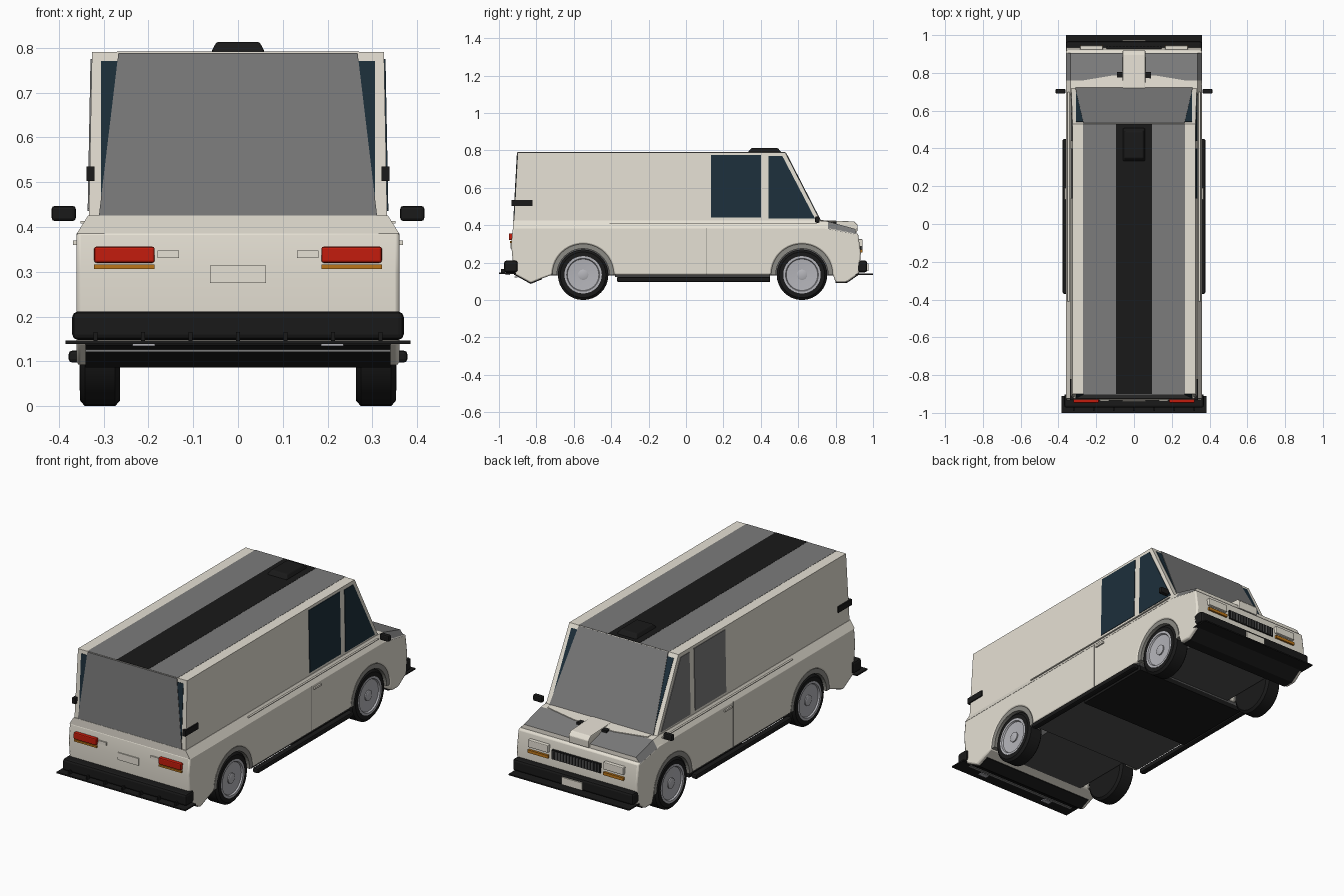
import bpy, bmesh, math
from mathutils import Vector

cube = bpy.data.objects.get("Cube")
if cube:
    bpy.data.objects.remove(cube, do_unlink=True)


def material(name, *rgb):
    m = bpy.data.materials.new(name)
    m.use_nodes = True
    m.diffuse_color = (*rgb, 1)
    m.node_tree.nodes["Principled BSDF"].inputs["Base Color"].default_value = (*rgb, 1)
    return m


CREAM = material("cream paint", .79, .75, .66)
GREY = material("grey panel", .2, .2, .2)
ARCH_GREY = material("arch grey", .27, .265, .24)
UNDER = material("dark underbody", .085, .085, .085)
GLASS = material("blue glass", .012, .029, .044)
BLACK = material("black trim", .01, .01, .01)
RED = material("red lamp", .55, .012, .004)
ORANGE = material("orange lamp", .5, .18, .01)
RIM = material("wheel metal", .46, .46, .49)


def finish(name, bm, *mats, bevel=0, smooth=False):
    bmesh.ops.recalc_face_normals(bm, faces=bm.faces)
    mesh = bpy.data.meshes.new(name)
    bm.to_mesh(mesh)
    bm.free()
    ob = bpy.data.objects.new(name, mesh)
    bpy.context.collection.objects.link(ob)
    for m in mats:
        mesh.materials.append(m)
    if bevel:
        mod = ob.modifiers.new("bevel", 'BEVEL')
        mod.width, mod.segments = bevel, 2
    if smooth:
        bpy.ops.object.select_all(action='DESELECT')
        ob.select_set(True)
        bpy.context.view_layer.objects.active = ob
        bpy.ops.object.shade_smooth_by_angle(angle=math.radians(35))
    return ob


def loft(name, rings, *mats, **kw):
    """Skin a row of equal point rings and cap both ends."""
    bm = bmesh.new()
    rows = [[bm.verts.new(p) for p in ring] for ring in rings]
    n = len(rows[0])
    for a, b in zip(rows, rows[1:]):
        for i in range(n):
            j = (i + 1) % n
            bm.faces.new((a[i], a[j], b[j], b[i]))
    bm.faces.new(rows[0])
    bm.faces.new(rows[-1])
    return finish(name, bm, *mats, **kw)


def prism(name, profile, x0, x1, mat, **kw):
    return loft(name, [[(x, y, z) for y, z in profile] for x in (x0, x1)], mat, **kw)


def box(name, x, y, z, mat, bevel=0):
    return prism(name, [(y[0], z[0]), (y[1], z[0]), (y[1], z[1]), (y[0], z[1])],
                 x[0], x[1], mat, bevel=bevel)


def plate(name, pts, normal, t, mat):
    off = Vector(normal).normalized() * t
    return loft(name, [pts, [Vector(p) + off for p in pts]], mat)


def span(s, a, b):
    return (s * a, s * b)


def arc(cy, r, flip=False, n=20):
    pts = [(cy - r * math.cos(math.pi * i / n), .135 + r * math.sin(math.pi * i / n))
           for i in range(n + 1)]
    return pts[::-1] if flip else pts


AXLES = {"rear": -.55, "front": .62}
ARCH = .165

# Lower body with wheel arches cut in its side profile
REAR_EDGE = [(-.92, .14), (-.83, .09), (-.77, .115)]
FRONT_EDGE = [(.80, .095), (.86, .095), (.925, .14)]
profile = [(-.925, .39), (-.935, .3)] + REAR_EDGE
profile += arc(AXLES["rear"], ARCH) + arc(AXLES["front"], ARCH)
profile += FRONT_EDGE + [(.935, .25), (.92, .355), (.74, .39)]
prism("lower_body", profile, -.36, .36, CREAM, smooth=True, bevel=.008)

# Black skins under both ends
for name, edge in (("rear_undertray", REAR_EDGE), ("front_undertray", FRONT_EDGE)):
    skin = [(y, z - .004) for y, z in edge] + [(y, z + .01) for y, z in reversed(edge)]
    prism(name, skin, -.34, .34, BLACK)

# Sloping shoulder and hood
rows = [(-.925, .385, .425, .335), (.70, .385, .425, .335), (.76, .38, .42, .335),
        (.905, .352, .38, .335)]
shoulder = loft("shoulder_and_hood",
                [[(-.36, y, lo), (.36, y, lo), (w, y, hi), (-w, y, hi)] for y, lo, hi, w in rows],
                CREAM, GREY)
for f in shoulder.data.polygons:
    if f.center.y > .8 and f.normal.z > .2:
        f.material_index = 1

# Upper cab
cab = [(-.92, .42), (.72, .42), (.53, .79), (-.90, .79)]
loft("upper_body", [[(s * (.333 if z < .5 else .326), y, z) for y, z in cab] for s in (-1, 1)], CREAM)


# Roof panel, stripe and vent, and the curved cowl
def flat(name, w, y0, y1, z, t, mat):
    plate(name, [(-w, y0, z), (w, y0, z), (w, y1, z), (-w, y1, z)], (0, 0, 1), t, mat)

flat("roof_panel", .27, -.90, .53, .79, .001, GREY)
flat("roof_stripe", .095, -.90, .53, .79, .002, BLACK)
loft("roof_vent", [[(-w, a, z), (w, a, z), (w, b, z), (-w, b, z)]
                   for w, a, b, z in ((.06, .33, .51, .79), (.048, .35, .49, .813))], BLACK, bevel=.005)
plate("cowl", [(-.3, .72, .421), (.3, .72, .421), (.3, .755, .421), (.12, .785, .414),
               (-.12, .785, .414), (-.3, .755, .421)], (0, 0, 1), .004, CREAM)


# Windscreen and rear panel: dark glass under a tapered grey panel
def end_panel(name, y_top, y_drop, normal):
    def quad(w_low, w_high, z_low, z_high):
        return [(x, y_top + y_drop * (.79 - z) / .37, z) for x, z in
                ((-w_low, z_low), (w_low, z_low), (w_high, z_high), (-w_high, z_high))]
    plate(name + "_glass", quad(.306, .306, .43, .77), normal, .002, GLASS)
    plate(name + "_panel", quad(.312, .267, .412, .788), normal, .004, GREY)

end_panel("windscreen", .53, .19, (0, .37, .19))
end_panel("rear", -.90, -.02, (0, -1, .05))

# Side windows, grey on one side and glass on the other
WINDOWS = {"door_window": [(.135, .44), (.40, .44), (.40, .775), (.135, .775)],
           "quarter_window": [(.44, .435), (.69, .435), (.515, .77), (.44, .77)]}
for s, side, mat in ((1, "left_", GLASS), (-1, "right_", GREY)):
    for name, pts in WINDOWS.items():
        plate(side + name, [(s * (.333 - .007 * (z - .42) / .37), y, z) for y, z in pts],
              (s, 0, 0), .003, mat)

# Hood ridge and air intakes
prism("hood_ridge", [(.70, .40), (.915, .36), (.918, .40), (.90, .42), (.70, .428)],
      -.06, .06, CREAM, bevel=.004)
box("cowl_intake", (-.09, .09), (.765, .805), (.40, .42), BLACK)

# Underbody
box("chassis", (-.25, .25), (-.80, .82), (.13, .36), UNDER)
box("floor", (-.345, .345), (-.38, .45), (.122, .15), UNDER)
box("battery_tray", (-.335, .335), (0, .45), (.097, .13), BLACK)


# Wheels and arch lips
def lathe(name, cx, cy, section, s, mat, n=32):
    rings = [[(cx + s * x, cy + r * math.cos(2 * math.pi * i / n), .135 + r * math.sin(2 * math.pi * i / n))
              for i in range(n)] for x, r in section]
    loft(name, rings, mat, smooth=True)

TYRE = [(-.045, .105), (-.045, .122), (-.034, .135), (.034, .135), (.045, .122), (.045, .1), (.02, .098)]
for s, side in ((1, "left"), (-1, "right")):
    for end, y in AXLES.items():
        tag = f"{end}_{side}_"
        lathe(tag + "tyre", s * .308, y, TYRE, s, BLACK)
        lathe(tag + "rim", s * .308, y, [(0, .1), (.046, .1), (.046, .088), (.038, .084), (.034, .03)], s, RIM)
        lathe(tag + "hub", s * .308, y, [(.03, .028), (.04, .028), (.043, .02)], s, RIM, 16)
        prism(tag + "arch_lip", arc(y, ARCH) + arc(y, .14, True), s * .29, s * .357, ARCH_GREY)

# Side fittings
for s, side in ((1, "left_"), (-1, "right_")):
    box(side + "step_bar", span(s, .345, .378), (-.37, .45), (.097, .124), BLACK, .008)
    box(side + "mirror", span(s, .362, .416), (.69, .715), (.413, .447), BLACK, .007)
    box(side + "corner_marker", span(s, .32, .338), (-.932, -.82), (.503, .535), BLACK)
    box(side + "door_handle", span(s, .355, .368), (.13, .19), (.36, .37), CREAM)
    box(side + "door_seam", span(s, .355, .3605), (.109, .111), (.14, .385), ARCH_GREY)
    box(side + "belt_line", span(s, .33, .352), (-.41, .70), (.408, .413), CREAM)
    # Rear lamps
    box(side + "tail_lamp", span(s, .186, .321), (-.947, -.92), (.32, .356), RED, .005)
    box(side + "rear_indicator", span(s, .186, .321), (-.942, -.92), (.306, .316), ORANGE)
    box(side + "reverse_lamp", span(s, .132, .18), (-.937, -.92), (.331, .347), CREAM)
    box(side + "plate_lamp", span(s, .185, .235), (-.965, -.94), (.134, .14), RIM)
    # Front lamps
    box(side + "headlamp", span(s, .165, .285), (.92, .944), (.285, .325), CREAM, .004)
    box(side + "front_indicator", span(s, .165, .285), (.92, .944), (.255, .271), ORANGE)

# Grille with bars
box("grille", (-.145, .145), (.92, .939), (.256, .306), BLACK)
for i in range(16):
    x = -.135 + i * .018
    box("grille_bar", (x - .002, x + .002), (.92, .943), (.26, .302), GREY)

# Rear and front bumpers
box("rear_bumper", (-.37, .37), (-.972, -.90), (.148, .211), BLACK, .012)
box("rear_tray", (-.385, .385), (-1, -.91), (.139, .146), BLACK)
box("rear_trim_strip", (-.34, .34), (-.918, -.90), (.121, .126), GREY)
for i in range(7):
    x = -.318 + i * .106
    box("bumper_rib", (x - .004, x + .004), (-.99, -.965), (.144, .165), BLACK)
box("rear_plate", (-.062, .062), (-.939, -.92), (.275, .314), CREAM)
box("front_bumper", (-.36, .36), (.90, .968), (.148, .211), BLACK, .012)
box("front_tray", (-.36, .36), (.90, 1), (.135, .142), BLACK)
box("front_plate", (-.06, .06), (.96, .975), (.155, .195), CREAM)
